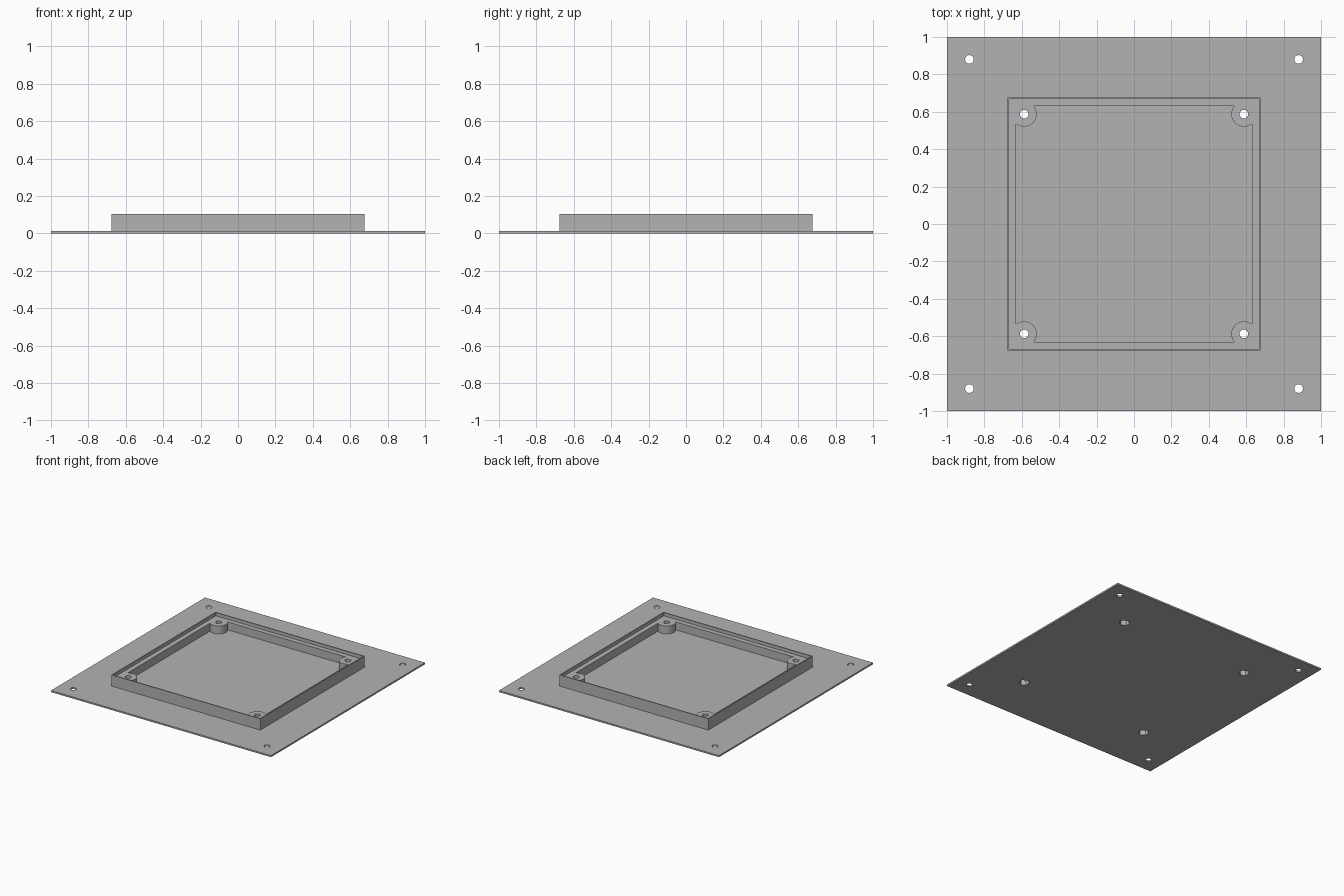
import bpy, math

if "Cube" in bpy.data.objects:
    bpy.data.objects.remove(bpy.data.objects["Cube"], do_unlink=True)

PLATE, LEDGE, TOP = 0.013, 0.078, 0.105   # heights
BOSS, MOUNT = 0.587, 0.88                 # hole offsets from centre

grey = bpy.data.materials.new("plain grey")
grey.use_nodes = True
colour = (0.45, 0.45, 0.45, 1)
grey.diffuse_color = colour
grey.node_tree.nodes["Principled BSDF"].inputs["Base Color"].default_value = colour


def finish(name):
    ob = bpy.context.object
    ob.name = name
    bpy.ops.object.transform_apply(location=True, rotation=True, scale=True)
    ob.data.materials.append(grey)
    return ob


def block(name, half, z0, z1):
    bpy.ops.mesh.primitive_cube_add(size=2, location=(0, 0, (z0 + z1) / 2))
    bpy.context.object.scale = (half, half, (z1 - z0) / 2)
    return finish(name)


def post(name, x, y, r, z0, z1, sides=48, turn=0):
    bpy.ops.mesh.primitive_cylinder_add(vertices=sides, radius=r, depth=z1 - z0,
                                        location=(x, y, (z0 + z1) / 2),
                                        rotation=(0, 0, turn))
    return finish(name)


def combine(target, tool, operation):
    mod = target.modifiers.new(operation.lower(), "BOOLEAN")
    mod.operation, mod.solver, mod.object = operation, "EXACT", tool
    bpy.context.view_layer.objects.active = target
    bpy.ops.object.modifier_apply(modifier=mod.name)
    bpy.data.objects.remove(tool, do_unlink=True)


def corners(d):
    return [(sx * d, sy * d) for sx in (-1, 1) for sy in (-1, 1)]


# Flange plate with raised square frame
body = block("mounting_plate_with_frame", 1.0, 0, PLATE)
combine(body, block("frame_block", 0.677, PLATE / 2, TOP), "UNION")

# Thin outer lip above a stepped ledge
combine(body, block("lip_recess", 0.669, LEDGE, TOP + 0.1), "DIFFERENCE")

# Inner cavity, leaving a round boss in each corner
cavity = block("cavity", 0.63, PLATE, LEDGE + 0.01)
for x, y in corners(BOSS):
    combine(cavity, post("boss", x, y, 0.067, -0.1, 0.3), "DIFFERENCE")
combine(body, cavity, "DIFFERENCE")

# Screw holes through bosses and flange
for x, y in corners(BOSS) + corners(MOUNT):
    combine(body, post("hole", x, y, 0.023, -0.1, 0.3, 32), "DIFFERENCE")

# Hexagonal nut pockets under the bosses
for x, y in corners(BOSS):
    combine(body, post("nut_pocket", x, y, 0.04, -0.1, 0.05, 6), "DIFFERENCE")

# One material slot, rounded holes with crisp edges
body.data.materials.clear()
body.data.materials.append(grey)
for face in body.data.polygons:
    face.material_index = 0
bpy.ops.object.select_all(action="DESELECT")
body.select_set(True)
bpy.context.view_layer.objects.active = body
bpy.ops.object.shade_smooth_by_angle(angle=math.radians(30))
